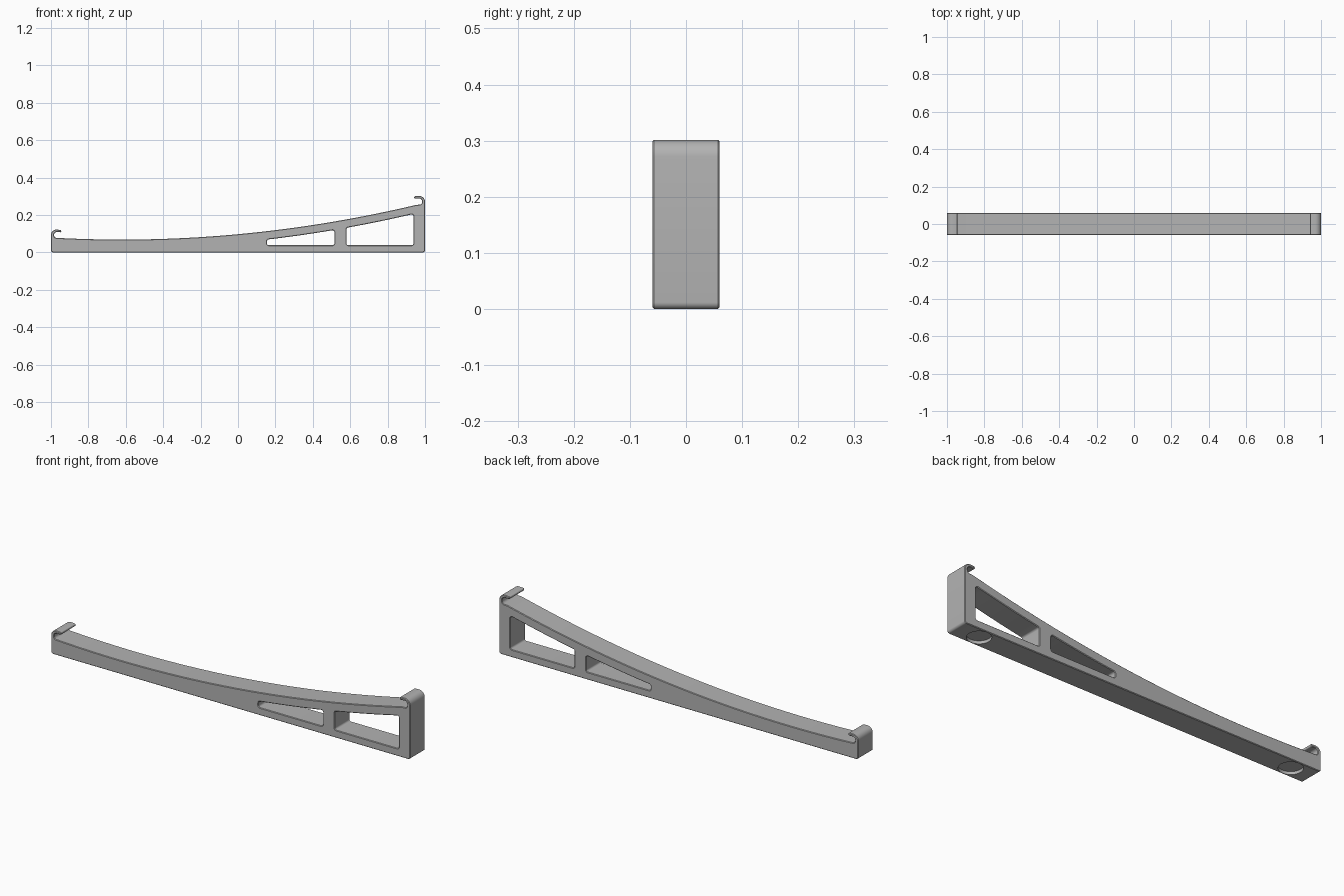
import bpy, bmesh, math
from mathutils import Vector

cube = bpy.data.objects.get("Cube")
if cube:
    bpy.data.objects.remove(cube, do_unlink=True)

HALF = 0.06     # half the width of the bar
CHAMFER = 0.003  # eased side edges


def top(x):
    return 0.097 + 0.093 * x + 0.075 * x * x


def arch(x0, x1, n, drop=0.0):
    """Points along the curved top, with no rounding."""
    return [(x, top(x) - drop, 0) for x in (x0 + (x1 - x0) * i / n for i in range(n + 1))]


def rounded(points, steps=7):
    """Closed outline with each (x, z, radius) corner turned into an arc."""
    out = []
    for i, (x, z, r) in enumerate(points):
        p = Vector((x, z))
        if r == 0:
            out.append(p)
            continue
        a = (Vector(points[i - 1][:2]) - p).normalized()
        b = (Vector(points[(i + 1) % len(points)][:2]) - p).normalized()
        half = a.angle(b) / 2
        centre = p + (a + b).normalized() * (r / math.sin(half))
        t = r / math.tan(half)
        start, end = p + a * t - centre, p + b * t - centre
        sweep = start.angle(end)
        for k in range(steps + 1):
            f = k / steps
            out.append(centre + (start * math.sin((1 - f) * sweep)
                                 + end * math.sin(f * sweep)) / math.sin(sweep))
    return out


def inset(loop, d):
    """Move an outline to its left, into the material."""
    out = []
    for i, p in enumerate(loop):
        a = (p - loop[i - 1]).normalized()
        b = (loop[(i + 1) % len(loop)] - p).normalized()
        na, nb = Vector((-a.y, a.x)), Vector((-b.y, b.x))
        out.append(p + (na + nb) * (d / (1 + na.dot(nb))))
    return out


# Side outline: base, tall hook, curved top, short hook
outline = rounded(
    [(-1, 0, 0.012), (1, 0, 0.012),
     (1, 0.303, 0.03), (0.942, 0.300, 0.005), (0.942, 0.287, 0.005),
     (0.984, 0.289, 0.016), (0.984, 0.255, 0.014)]
    + arch(0.955, -0.95, 48)
    + [(-0.983, 0.078, 0.013), (-0.983, 0.109, 0.014), (-0.945, 0.107, 0.005),
       (-0.945, 0.120, 0.005), (-1, 0.123, 0.028)])


def window(x0, x1):
    """Opening that follows the curved top, wound the other way round."""
    r = 0.01
    roof = arch(x1, x0, 9, 0.045)
    roof[0] = roof[0][:2] + (r,)
    roof[-1] = roof[-1][:2] + (r,)
    return rounded([(x0, 0.038, r), (x1, 0.038, r)] + roof)[::-1]


loops = [outline, window(0.155, 0.515), window(0.58, 0.938)]

# Extrude the outlines across the width, with chamfered rims
bm = bmesh.new()
caps = {-1: [], 1: []}
for loop in loops:
    small = inset(loop, CHAMFER)
    rings = []
    for pts, y in ((small, -HALF), (loop, CHAMFER - HALF), (loop, HALF - CHAMFER), (small, HALF)):
        rings.append([bm.verts.new((p.x, y, p.y)) for p in pts])
    n = len(loop)
    for r0, r1 in zip(rings, rings[1:]):
        for i in range(n):
            j = (i + 1) % n
            bm.faces.new((r0[i], r0[j], r1[j], r1[i]))
    for side, ring in ((-1, rings[0]), (1, rings[-1])):
        caps[side] += [bm.edges.get((ring[i], ring[(i + 1) % n])) for i in range(n)]
for side, edges in caps.items():
    bmesh.ops.triangle_fill(bm, edges=edges, use_beauty=True, normal=(0, side, 0))
bmesh.ops.recalc_face_normals(bm, faces=bm.faces[:])
mesh = bpy.data.meshes.new("ramp_bracket")
bm.to_mesh(mesh)
bm.free()
bracket = bpy.data.objects.new("ramp_bracket", mesh)
bpy.context.collection.objects.link(bracket)

# Round recesses for feet under both ends
cutters = []
for x in (-0.88, 0.87):
    bpy.ops.mesh.primitive_cylinder_add(vertices=48, radius=0.055, depth=0.03, location=(x, 0, 0))
    cutter = bpy.context.object
    cutter.name = "foot_recess_cutter"
    cutter.hide_render = True
    cutters.append(cutter)
    mod = bracket.modifiers.new("foot_recess", 'BOOLEAN')
    mod.operation = 'DIFFERENCE'
    mod.solver = 'EXACT'
    mod.object = cutter

bpy.ops.object.select_all(action='DESELECT')
bracket.select_set(True)
bpy.context.view_layer.objects.active = bracket
bpy.ops.object.convert(target='MESH')
for cutter in cutters:
    bpy.data.objects.remove(cutter, do_unlink=True)

# Plain grey finish
grey = bpy.data.materials.new("plain_grey")
grey.use_nodes = True
colour = (0.45, 0.45, 0.45, 1)
grey.diffuse_color = colour
grey.node_tree.nodes["Principled BSDF"].inputs["Base Color"].default_value = colour
bracket.data.materials.clear()
bracket.data.materials.append(grey)
bpy.ops.object.shade_smooth_by_angle(angle=math.radians(30))
